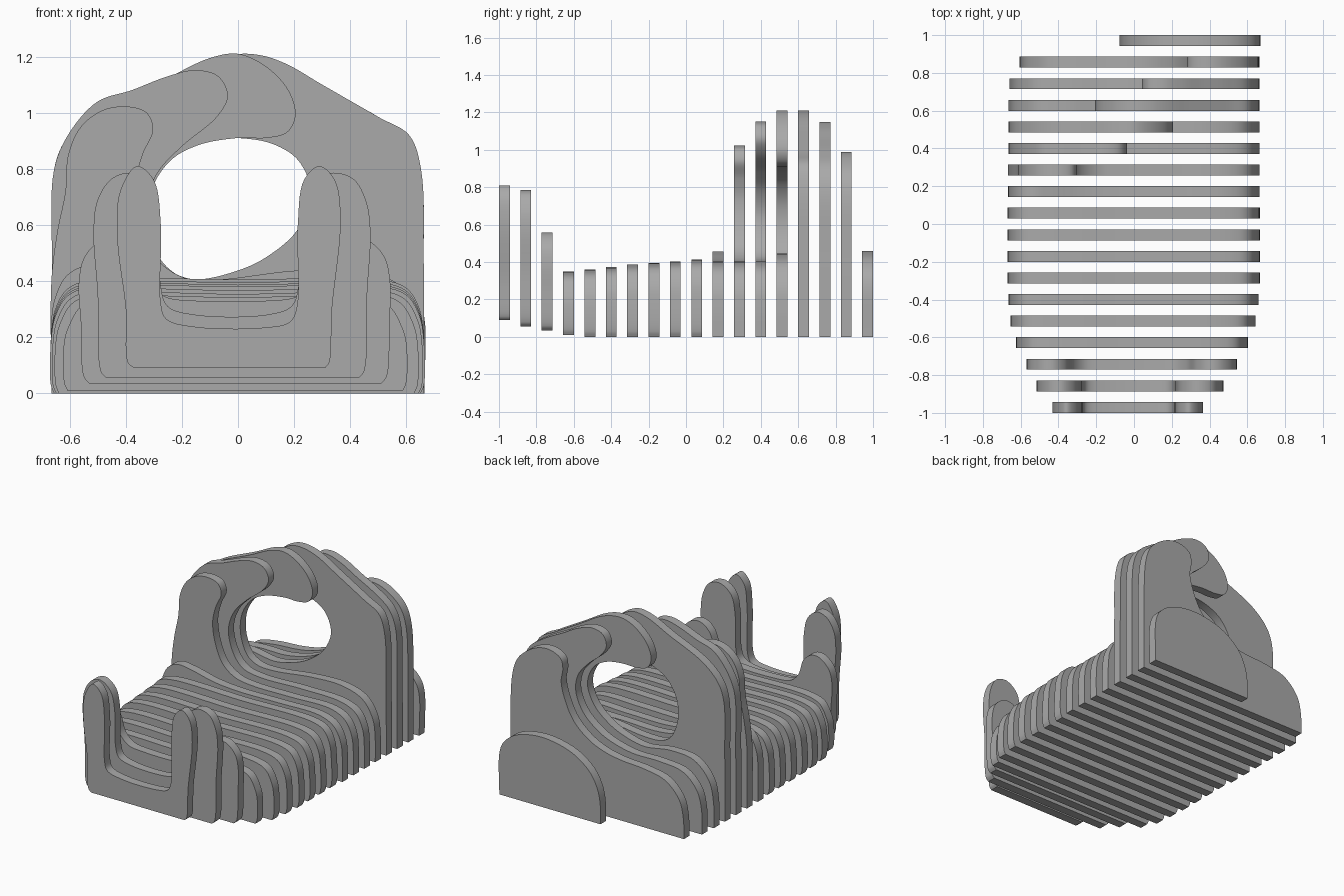
import bpy, bmesh, math
from mathutils import Vector

mat = bpy.data.materials.new("plain grey")
mat.diffuse_color = (0.40, 0.40, 0.40, 1)

THICK, COUNT = 0.058, 18
STEP = (2 - THICK) / (COUNT - 1)


def smooth_path(pts, steps=7):
    """Centripetal-style curve through the points; both ends stay sharp."""
    p = [Vector(q) for q in pts]
    p = [p[0] * 2 - p[1]] + p + [p[-1] * 2 - p[-2]]
    out = []
    for a, b, c, d in zip(p, p[1:], p[2:], p[3:]):
        t1 = (b - a).length ** 0.5
        t2 = t1 + (c - b).length ** 0.5
        t3 = t2 + (d - c).length ** 0.5
        for k in range(steps):
            t = t1 + (t2 - t1) * k / steps
            a1 = a * ((t1 - t) / t1) + b * (t / t1)
            a2 = b * ((t2 - t) / (t2 - t1)) + c * ((t - t1) / (t2 - t1))
            a3 = c * ((t3 - t) / (t3 - t2)) + d * ((t - t2) / (t3 - t2))
            b1 = a1 * ((t2 - t) / t2) + a2 * (t / t2)
            b2 = a2 * ((t3 - t) / (t3 - t1)) + a3 * ((t - t1) / (t3 - t1))
            out.append(b1 * ((t2 - t) / (t2 - t1)) + b2 * ((t - t1) / (t2 - t1)))
    return out + [p[-2]]


def slat(index, name, pts):
    """Extrude one rib outline to the slat thickness."""
    y = -1 + THICK / 2 + index * STEP
    bm = bmesh.new()
    face = bm.faces.new([bm.verts.new((v.x, y - THICK / 2, v.y)) for v in smooth_path(pts)])
    ext = bmesh.ops.extrude_face_region(bm, geom=[face])
    bmesh.ops.translate(bm, vec=(0, THICK, 0),
                        verts=[g for g in ext["geom"] if isinstance(g, bmesh.types.BMVert)])
    bmesh.ops.recalc_face_normals(bm, faces=bm.faces)
    me = bpy.data.meshes.new(name)
    bm.to_mesh(me)
    bm.free()
    me.materials.append(mat)
    ob = bpy.data.objects.new(name, me)
    bpy.context.collection.objects.link(ob)
    bpy.context.view_layer.objects.active = ob
    ob.select_set(True)
    bpy.ops.object.shade_smooth_by_angle(angle=math.radians(35))
    ob.select_set(False)


# front ribs with a pair of upright posts
slat(0, "front_post_rib_1", [
    (-.37, .09), (-.393, .11), (-.40, .30), (-.43, .55), (-.42, .72), (-.36, .81), (-.30, .76),
    (-.275, .60), (-.275, .32), (-.255, .265), (-.15, .237), (.10, .235), (.185, .255), (.21, .31),
    (.213, .60), (.235, .76), (.29, .81), (.345, .76), (.366, .62), (.335, .30), (.325, .11), (.31, .09)])
slat(1, "front_post_rib_2", [
    (-.47, .055), (-.49, .08), (-.50, .35), (-.515, .58), (-.50, .69), (-.45, .765), (-.38, .785),
    (-.31, .73), (-.28, .60), (-.275, .38), (-.25, .31), (-.15, .28), (.10, .28), (.19, .31),
    (.215, .38), (.22, .60), (.25, .73), (.33, .785), (.41, .765), (.455, .69), (.472, .58),
    (.46, .35), (.45, .08), (.43, .055)])
slat(2, "front_post_rib_3", [
    (-.53, .035), (-.55, .06), (-.56, .25), (-.567, .40), (-.545, .49), (-.48, .55), (-.42, .555),
    (-.36, .51), (-.32, .40), (-.26, .345), (-.15, .33), (.10, .33), (.21, .345), (.28, .40),
    (.33, .51), (.39, .555), (.455, .55), (.52, .49), (.542, .40), (.54, .25), (.53, .06), (.51, .035)])

# low floor ribs: left edge, right edge, top, bottom
floor = [(-.62, .60, .345, .01), (-.65, .64, .357, 0), (-.66, .656, .37, 0), (-.667, .663, .383, 0),
         (-.667, .663, .39, 0), (-.667, .663, .398, 0), (-.667, .663, .408, 0)]
for n, (l, r, t, b) in enumerate(floor):
    slat(3 + n, f"floor_rib_{n + 1}", [
        (l + .012, b), (l, b + .03), (l, .18), (l + .015, t - .11), (l + .06, t - .035), (l + .15, t - .003),
        (0, t - .003), (r - .15, t - .003), (r - .06, t - .035), (r - .015, t - .11), (r, .18),
        (r, b + .03), (r - .012, b)])

LOW_END = [(.50, .395), (.60, .35), (.65, .26), (.663, .15), (.663, 0)]
slat(10, "floor_rib_8", [
    (-.665, 0), (-.667, .20), (-.655, .33), (-.61, .42), (-.54, .455), (-.44, .445), (-.28, .41),
    (-.10, .395), (.2, .398)] + LOW_END)

# left tower ribs, each hooking further across
slat(11, "left_tower_rib_1", [
    (-.665, 0), (-.665, .40), (-.645, .57), (-.615, .72), (-.605, .85), (-.56, .95), (-.48, 1.01),
    (-.39, 1.022), (-.325, 1.0), (-.302, .94), (-.34, .85), (-.365, .74), (-.345, .60), (-.29, .48),
    (-.20, .415), (-.08, .395), (.2, .395)] + LOW_END)
slat(12, "left_tower_rib_2", [
    (-.665, 0), (-.663, .45), (-.655, .80), (-.60, .93), (-.50, 1.04), (-.38, 1.08), (-.25, 1.13),
    (-.15, 1.152), (-.07, 1.13), (-.036, 1.06), (-.075, .985), (-.20, .88), (-.29, .78), (-.33, .65),
    (-.29, .50), (-.22, .425), (-.10, .40), (.2, .405)] + LOW_END)
slat(13, "left_arch_rib", [
    (-.665, 0), (-.663, .45), (-.655, .80), (-.61, .91), (-.50, 1.01), (-.25, 1.125), (-.10, 1.195),
    (0, 1.21), (.10, 1.165), (.18, 1.08), (.205, .99), (.175, .93), (.10, .91), (0, .91), (-.14, .885),
    (-.24, .83), (-.31, .72), (-.32, .58), (-.27, .455), (-.20, .412), (-.08, .405), (.2, .437),
    (.42, .44), (.57, .39), (.645, .28), (.663, .15), (.663, 0)])

# right tower ribs, the opposite hand
slat(14, "right_arch_rib", [
    (.664, 0), (.662, .45), (.652, .80), (.61, .92), (.50, .985), (.30, 1.10), (.17, 1.175), (.08, 1.205),
    (-.01, 1.207), (-.10, 1.165), (-.18, 1.08), (-.205, .99), (-.175, .93), (-.10, .91), (0, .91),
    (.12, .89), (.215, .83), (.26, .71), (.21, .58), (.10, .485), (0, .438), (-.15, .405),
    (-.35, .43), (-.52, .41), (-.63, .30), (-.663, .15), (-.663, 0)])
slat(15, "right_tower_rib_1", [
    (.664, 0), (.662, .45), (.65, .80), (.60, .91), (.50, .985), (.36, 1.06), (.25, 1.12), (.15, 1.15),
    (.07, 1.13), (.042, 1.06), (.08, .99), (.18, .90), (.25, .81), (.265, .70), (.21, .575), (.10, .48),
    (0, .435), (-.15, .402), (-.35, .40), (-.52, .375), (-.62, .28), (-.655, .15), (-.657, 0)])
slat(16, "right_tower_rib_2", [
    (.664, 0), (.662, .40), (.65, .75), (.61, .87), (.53, .945), (.44, .985), (.36, .985), (.295, .95),
    (.28, .89), (.292, .80), (.265, .69), (.20, .565), (.09, .47), (-.03, .42), (-.15, .398),
    (-.32, .385), (-.47, .35), (-.57, .25), (-.60, .14), (-.605, 0)])

# short rounded rear rib
slat(17, "rear_rib", [
    (.664, 0), (.664, .27), (.635, .35), (.55, .42), (.40, .458), (.25, .45), (.11, .405), (0, .32),
    (-.055, .22), (-.075, .11), (-.075, 0)])
